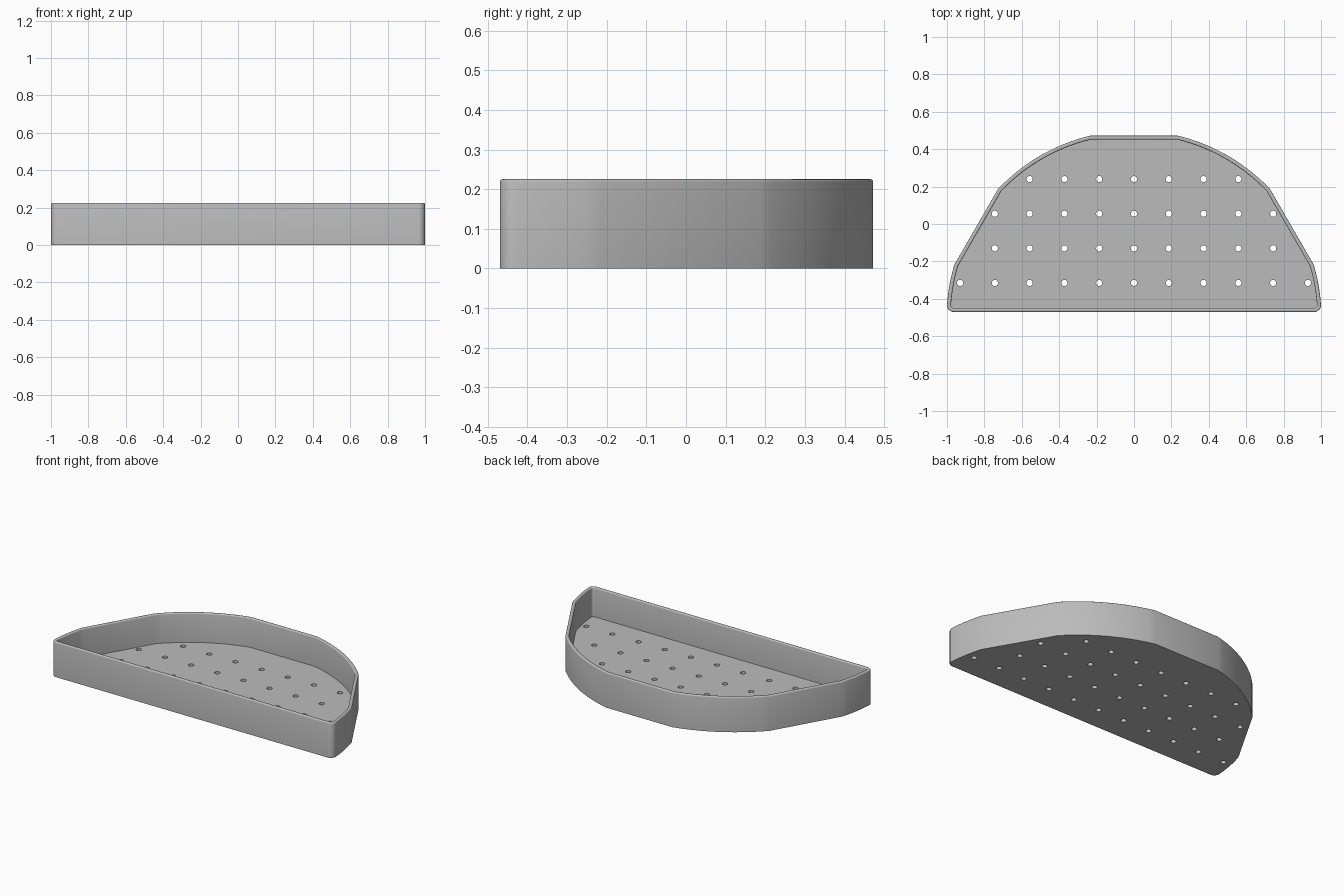
import bpy, bmesh
from math import cos, sin, radians, degrees, sqrt, atan2
from mathutils import Vector

old = bpy.data.objects.get("Cube")
if old:
    bpy.data.objects.remove(old, do_unlink=True)

R, CY, FRONT = 1.002, -0.502, -0.47      # main arc radius, its centre, front wall
HEIGHT, FLOOR, WALL, ROUND = 0.225, 0.037, 0.021, 0.007
FILLET, FLAT = 0.035, 13.5               # corner radius, half angle of a flat

grey = bpy.data.materials.new("plain grey")
grey.use_nodes = True
colour = (0.5, 0.5, 0.5, 1)
grey.diffuse_color = colour
grey.node_tree.nodes["Principled BSDF"].inputs["Base Color"].default_value = colour


def arc(cx, cy, r, a0, a1, n):
    steps = [radians(a0 + (a1 - a0) * i / n) for i in range(n + 1)]
    return [Vector((cx + r * cos(a), cy + r * sin(a))) for a in steps]


def half_outline():
    # front corner fillet, short side arc, slanted flat, long arc, back flat
    fy = FRONT + FILLET
    fx = sqrt((R - FILLET) ** 2 - (fy - CY) ** 2)
    end = degrees(atan2(fy - CY, fx))
    return (arc(fx, fy, FILLET, -90, end, 8)
            + arc(0, CY, R, end, 30 - FLAT, 6)[1:]
            + arc(0, CY, R, 30 + FLAT, 90 - FLAT, 14))


def inset(points, d):
    # mitred inward offset of a counter-clockwise outline
    result = []
    for i, p in enumerate(points):
        a = (p - points[i - 1]).normalized()
        b = (points[(i + 1) % len(points)] - p).normalized()
        na, nb = Vector((-a.y, a.x)), Vector((-b.y, b.x))
        result.append(p + (na + nb) * d / (1 + na.dot(nb)))
    return result


def finish(bm, name):
    bmesh.ops.recalc_face_normals(bm, faces=bm.faces)
    mesh = bpy.data.meshes.new(name)
    bm.to_mesh(mesh)
    bm.free()
    mesh.materials.append(grey)
    obj = bpy.data.objects.new(name, mesh)
    bpy.context.collection.objects.link(obj)
    return obj


# tray shell: wall section swept round the outline
right = half_outline()
outline = right + [Vector((-p.x, p.y)) for p in reversed(right)]
section = [(0, 0)]
for a in (0, 30, 60, 90):
    section.append((ROUND * (1 - cos(radians(a))), HEIGHT - ROUND * (1 - sin(radians(a)))))
section += [(WALL - d, z) for d, z in reversed(section[1:])] + [(WALL, FLOOR)]

bm = bmesh.new()
rings = [[bm.verts.new((p.x, p.y, z)) for p in inset(outline, d)] for d, z in section]
n = len(outline)
for low, high in zip(rings, rings[1:]):
    for i in range(n):
        j = (i + 1) % n
        bm.faces.new((low[i], low[j], high[j], high[i]))
bm.faces.new(rings[0])
bm.faces.new(rings[-1])
tray = finish(bm, "drainage_tray")

# drain holes: rows widen towards the front
bm = bmesh.new()
for row, reach in enumerate((5, 4, 4, 3)):
    for k in range(-reach, reach + 1):
        made = bmesh.ops.create_cone(bm, cap_ends=True, segments=16,
                                     radius1=0.0165, radius2=0.0165, depth=0.2)
        bmesh.ops.translate(bm, verts=made["verts"],
                            vec=(k * 0.186, -0.315 + row * 0.185, 0))
cutter = finish(bm, "hole_cutter")
cutter.hide_render = True

cut = tray.modifiers.new("drain holes", "BOOLEAN")
cut.operation = "DIFFERENCE"
cut.solver = "EXACT"
cut.object = cutter
bpy.context.view_layer.objects.active = tray
bpy.ops.object.select_all(action="DESELECT")
tray.select_set(True)
bpy.ops.object.modifier_apply(modifier=cut.name)
bpy.data.objects.remove(cutter, do_unlink=True)
bpy.ops.object.shade_smooth_by_angle(angle=radians(32))
